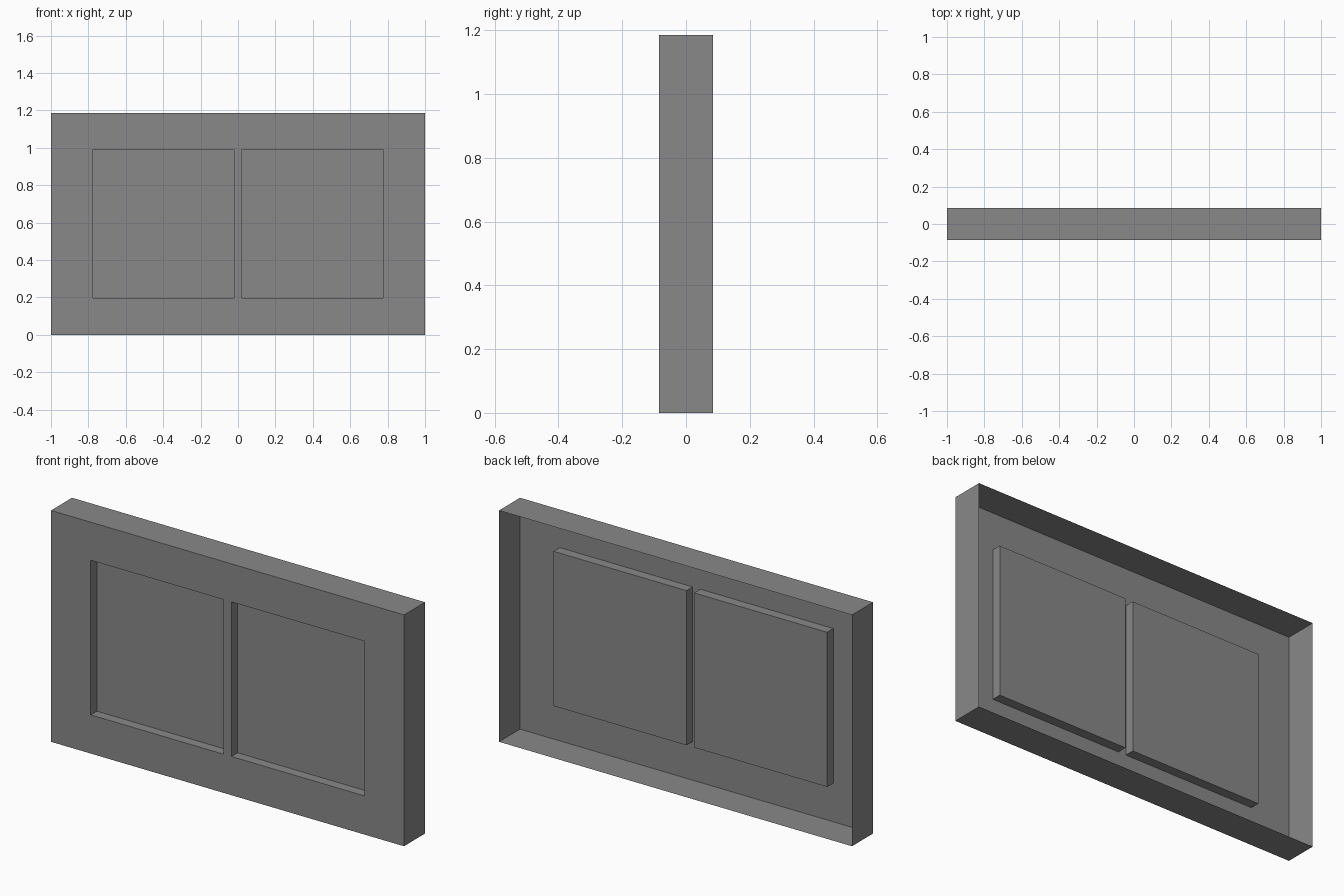
import bpy
import bmesh

cube = bpy.data.objects.get("Cube")
if cube:
    bpy.data.objects.remove(cube, do_unlink=True)

WIDTH, HEIGHT, DEPTH = 2.0, 1.185, 0.17
RECESS = 0.05
XS = [-WIDTH / 2, -0.775, -0.022, 0.022, 0.775, WIDTH / 2]
ZS = [0, 0.198, 0.99, HEIGHT]

# Plain grey finish
grey = bpy.data.materials.new("grey")
grey.use_nodes = True
colour = (0.25, 0.25, 0.25, 1)
grey.diffuse_color = colour
grey.node_tree.nodes["Principled BSDF"].inputs["Base Color"].default_value = colour

# Front sheet, divided along the edges of the two panels
bm = bmesh.new()
rows = [[bm.verts.new((x, -DEPTH / 2, z)) for x in XS] for z in ZS]
panels = []
for j in range(len(ZS) - 1):
    for i in range(len(XS) - 1):
        face = bm.faces.new((rows[j][i], rows[j][i + 1],
                             rows[j + 1][i + 1], rows[j + 1][i]))
        if j == 1 and i in (1, 3):
            panels.append(face)
bm.normal_update()

# Side walls folded back from the rim, leaving the back open
rim = [e for e in bm.edges if e.is_boundary]
walls = bmesh.ops.extrude_edge_only(bm, edges=rim)
back = [v for v in walls["geom"] if isinstance(v, bmesh.types.BMVert)]
bmesh.ops.translate(bm, verts=back, vec=(0, DEPTH, 0))

# Two panels pressed into the sheet
for panel in panels:
    pressed = bmesh.ops.extrude_discrete_faces(bm, faces=[panel])["faces"][0]
    bmesh.ops.translate(bm, verts=pressed.verts, vec=(0, RECESS, 0))

bmesh.ops.recalc_face_normals(bm, faces=bm.faces)
bm.normal_update()
front = min(bm.faces, key=lambda f: f.calc_center_median().y)
if front.normal.y > 0:
    bmesh.ops.reverse_faces(bm, faces=bm.faces)

mesh = bpy.data.meshes.new("panelled_cover")
bm.to_mesh(mesh)
bm.free()
mesh.materials.append(grey)
bpy.context.collection.objects.link(bpy.data.objects.new("panelled_cover", mesh))
